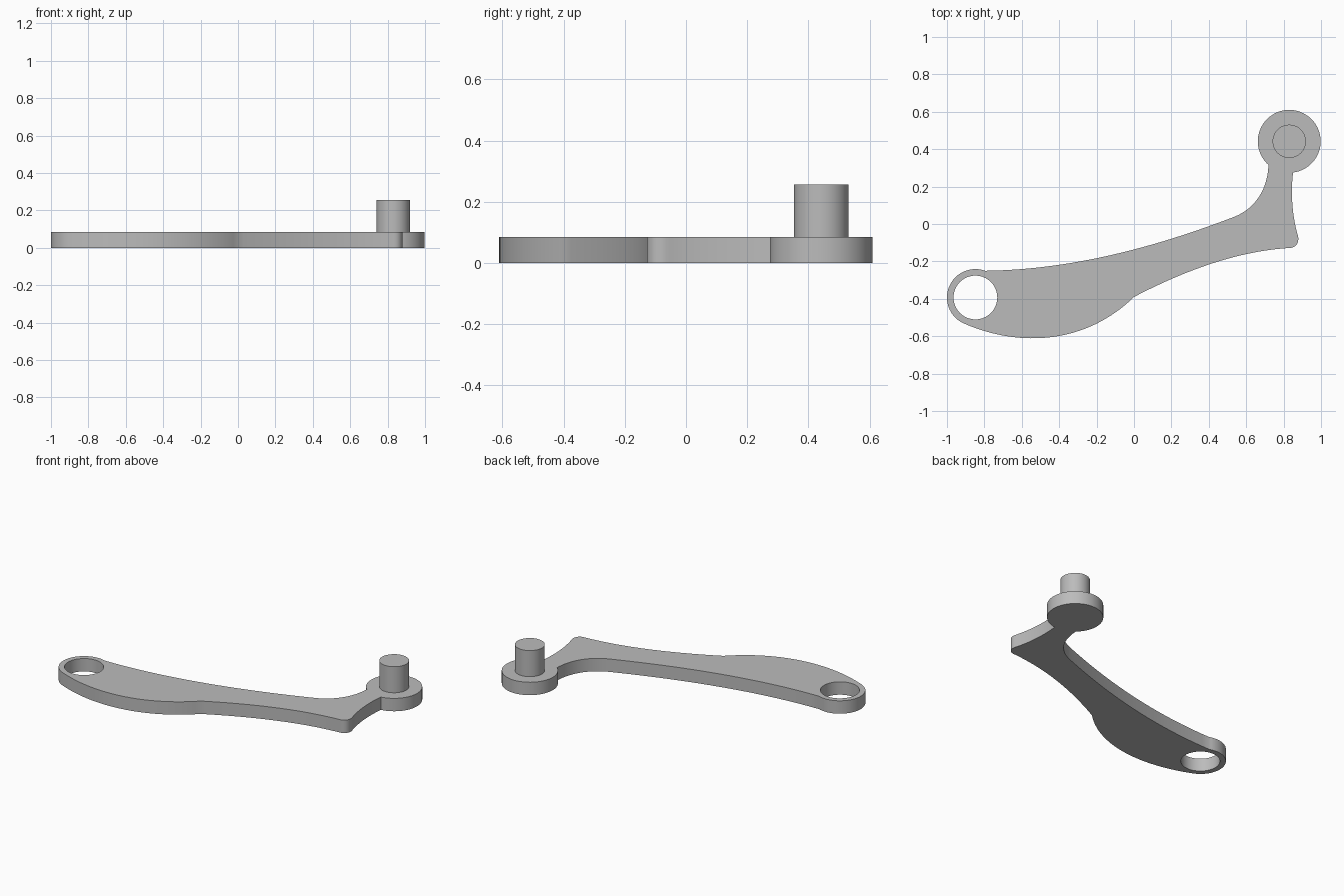
import bpy, bmesh
from math import radians, cos, sin, pi
from mathutils import Vector
from mathutils.geometry import interpolate_bezier

THICK = 0.085
PIN_TOP = 0.257
EYE, EYE_R, HOLE_R = (-0.848, -0.393), 0.152, 0.117
BOSS, BOSS_R, PIN_R = (0.83, 0.442), 0.168, 0.089

if "Cube" in bpy.data.objects:
    bpy.data.objects.remove(bpy.data.objects["Cube"])

steel = bpy.data.materials.new("grey_metal")
steel.use_nodes = True
GREY = (0.5, 0.5, 0.5, 1)
steel.diffuse_color = GREY
steel.node_tree.nodes["Principled BSDF"].inputs["Base Color"].default_value = GREY


def arc(centre, r, start, end, n):
    """Points on an arc, angles in degrees."""
    angles = [radians(start + (end - start) * i / n) for i in range(n + 1)]
    return [Vector((centre[0] + r * cos(a), centre[1] + r * sin(a), 0)) for a in angles]


def bezier(a, h1, h2, b, n=24):
    """Inner points of a cubic curve from a to b."""
    pts = interpolate_bezier(*(Vector((*p[:2], 0)) for p in (a, h1, h2, b)), n + 1)
    return [p.to_3d() for p in pts]


def join(*pieces):
    """Chain the pieces into one loop, dropping repeated points."""
    loop = []
    for p in (p for piece in pieces for p in piece):
        if not loop or (p - loop[-1]).length > 1e-4:
            loop.append(p)
    if (loop[0] - loop[-1]).length < 1e-4:
        loop.pop()
    return loop


def extruded(name, loops, z0, z1):
    """Solid plate from an outer loop and optional hole loops."""
    bm = bmesh.new()
    edges = []
    for loop in loops:
        vs = [bm.verts.new((p.x, p.y, z0)) for p in loop]
        edges += [bm.edges.new((v, vs[i - 1])) for i, v in enumerate(vs)]
    bmesh.ops.triangle_fill(bm, edges=edges, use_beauty=True, use_dissolve=False)
    res = bmesh.ops.extrude_face_region(bm, geom=bm.faces[:], use_keep_orig=True)
    top = [g for g in res["geom"] if isinstance(g, bmesh.types.BMVert)]
    bmesh.ops.translate(bm, verts=top, vec=(0, 0, z1 - z0))
    bmesh.ops.recalc_face_normals(bm, faces=bm.faces[:])
    mesh = bpy.data.meshes.new(name)
    bm.to_mesh(mesh)
    bm.free()
    mesh.materials.append(steel)
    ob = bpy.data.objects.new(name, mesh)
    bpy.context.collection.objects.link(ob)
    bpy.ops.object.select_all(action="DESELECT")
    ob.select_set(True)
    bpy.context.view_layer.objects.active = ob
    bpy.ops.object.shade_smooth_by_angle(angle=radians(25))
    return ob


# Lever arm outline, clockwise from the pivot eye
eye = arc(EYE, EYE_R, 244, 70, 40)
boss = arc(BOSS, BOSS_R, 228.6, -83, 64)
shoulder, heel, tip, waist = (0.54, 0.04), (0.877, -0.064), (0.834, -0.128), (0, -0.39)
outline = join(
    eye,
    bezier(eye[-1], (-0.35, -0.245), (0.1, -0.13), shoulder),
    bezier(shoulder, (0.66, 0.09), (0.715, 0.2), boss[0]),
    boss,
    bezier(boss[-1], (0.836, 0.16), (0.848, 0.03), heel),
    bezier(heel, (0.885, -0.1), (0.865, -0.126), tip, 10),
    bezier(tip, (0.53, -0.145), (0.23, -0.27), waist),
    bezier(waist, (-0.25, -0.635), (-0.6, -0.668), eye[0], 32),
)
hole = arc(EYE, HOLE_R, 0, 360, 64)[:-1]
extruded("lever_arm", [outline, hole], 0, THICK)

# Upright pin on the round boss
extruded("pin", [arc(BOSS, PIN_R, 0, 360, 64)[:-1]], THICK - 0.005, PIN_TOP)
